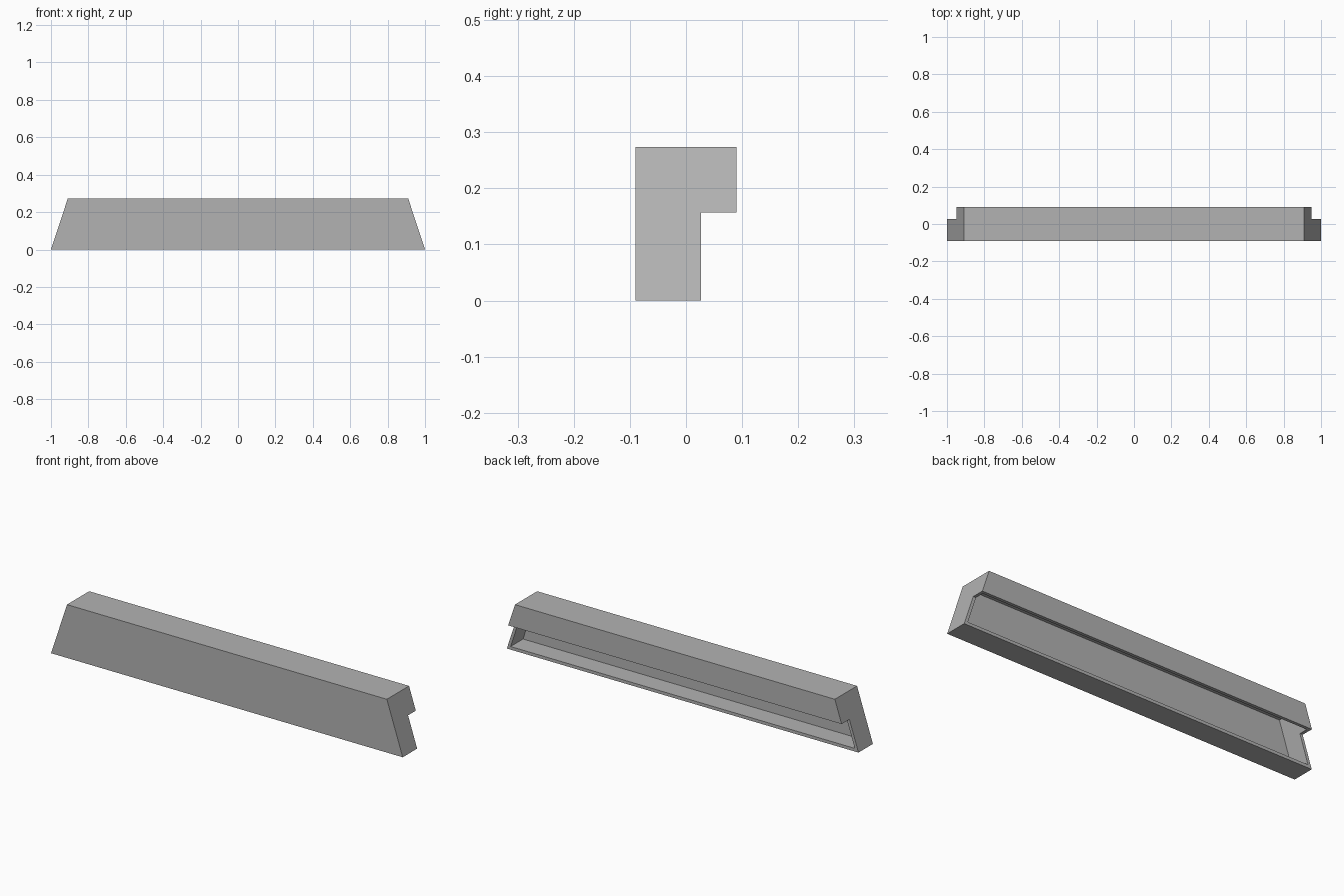
import bpy
import bmesh

cube = bpy.data.objects.get("Cube")
if cube:
    bpy.data.objects.remove(cube, do_unlink=True)

# Plain grey finish
grey = bpy.data.materials.new("plain_grey")
grey.use_nodes = True
colour = (0.45, 0.45, 0.45, 1)
grey.diffuse_color = colour
grey.node_tree.nodes["Principled BSDF"].inputs["Base Color"].default_value = colour

# Cross-section: a hooked profile, and the cavity inside it
FRONT, STEP, BACK = -0.09, 0.027, 0.09
LIP, TOP, WALL, SLOPE = 0.157, 0.274, 0.016, 0.33
outer = [(FRONT, 0), (STEP, 0), (STEP, LIP), (BACK, LIP), (BACK, TOP), (FRONT, TOP)]
inner = [(FRONT + WALL, WALL), (STEP, WALL), (STEP, LIP),
         (BACK - WALL, LIP), (BACK - WALL, TOP - WALL), (FRONT + WALL, TOP - WALL)]
OPEN_SIDES = (1, 2)  # the recess under the overhang is open

bm = bmesh.new()


def end_loop(profile, side, inset):
    """Place a profile on one of the leaning ends."""
    return [bm.verts.new((side * (1 - SLOPE * z - inset), y, z)) for y, z in profile]


out_l, out_r = [end_loop(outer, s, 0) for s in (1, -1)]
in_l, in_r = [end_loop(inner, s, WALL) for s in (1, -1)]

# End walls, outside and inside
for loop in (out_l, out_r, in_l, in_r):
    bm.faces.new(loop)

# Long walls, and the end rims of the opening
for i in range(len(outer)):
    j = (i + 1) % len(outer)
    if i in OPEN_SIDES:
        for o, n in ((out_l, in_l), (out_r, in_r)):
            bm.faces.new((o[i], o[j], n[j], n[i]))
    else:
        for a, b in ((out_l, out_r), (in_l, in_r)):
            bm.faces.new((a[i], a[j], b[j], b[i]))

# Long rims of the opening
for i in (OPEN_SIDES[0], OPEN_SIDES[-1] + 1):
    bm.faces.new((out_l[i], out_r[i], in_r[i], in_l[i]))

bmesh.ops.recalc_face_normals(bm, faces=bm.faces)
mesh = bpy.data.meshes.new("hollow_beam")
bm.to_mesh(mesh)
bm.free()
mesh.materials.append(grey)
beam = bpy.data.objects.new("hollow_beam", mesh)
bpy.context.collection.objects.link(beam)
